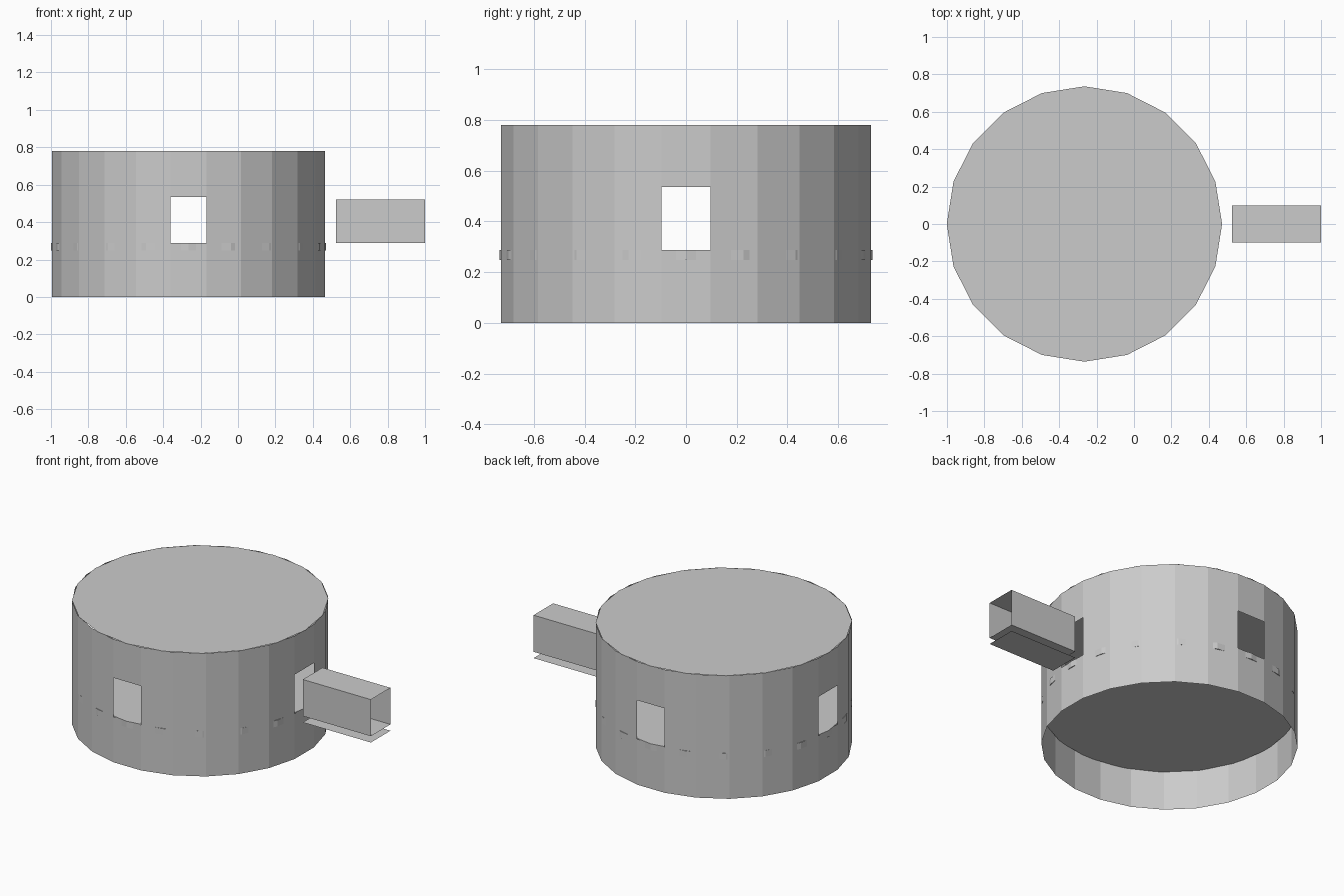
import bpy, bmesh, math

if "Cube" in bpy.data.objects:
    bpy.data.objects.remove(bpy.data.objects["Cube"])

CX, R = -0.265, 0.736          # drum centre and radius
FLOOR, SILL, HEAD, TOP = 0.248, 0.288, 0.535, 0.78

grey = bpy.data.materials.new("plain grey")
grey.diffuse_color = (0.6, 0.6, 0.6, 1)
grey.use_nodes = True
grey.node_tree.nodes["Principled BSDF"].inputs["Base Color"].default_value = grey.diffuse_color


def finish(name, bm):
    me = bpy.data.meshes.new(name)
    bm.to_mesh(me)
    bm.free()
    me.materials.append(grey)
    ob = bpy.data.objects.new(name, me)
    bpy.context.collection.objects.link(ob)


def ring(bm, sides, z, offset=0.0):
    step = 2 * math.pi / sides
    return [bm.verts.new((CX + R * math.cos((i + offset) * step),
                          R * math.sin((i + offset) * step), z))
            for i in range(sides)]


def bridge(bm, a, b, skip=()):
    n = len(a)
    for i in range(n):
        if i not in skip:
            j = (i + 1) % n
            bm.faces.new((a[i], a[j], b[j], b[i]))


# Round wall: thin 24-sided shell with one window panel open on each side
bm = bmesh.new()
rings = [ring(bm, 24, z, -0.5) for z in (0, SILL, HEAD, TOP)]
for k in range(3):
    bridge(bm, rings[k], rings[k + 1], (0, 6, 12, 18) if k == 1 else ())
finish("round_wall", bm)

# Roof: thin 20-sided disc
bm = bmesh.new()
bm.faces.new(ring(bm, 20, TOP))
finish("roof", bm)

# Floor slab: its corners just poke through the wall
bm = bmesh.new()
low, high = ring(bm, 20, FLOOR), ring(bm, 20, SILL)
bridge(bm, low, high)
bm.faces.new(high)
bm.faces.new(low[::-1])
finish("floor_slab", bm)

# Square passage: open-ended thin tube beside the right window
X0, X1, W = 0.523, 1.0, 0.098
bm = bmesh.new()
ends = [[bm.verts.new((x, y, z)) for y, z in
         ((-W, SILL), (W, SILL), (W, 0.52), (-W, 0.52))] for x in (X1, X0)]
bridge(bm, ends[0], ends[1])
bmesh.ops.recalc_face_normals(bm, faces=bm.faces)
finish("passage_tube", bm)

# Plate hanging just below the passage
bm = bmesh.new()
bm.faces.new([bm.verts.new((x, y, FLOOR)) for x, y in
              ((X0, -W), (X1, -W), (X1, W), (X0, W))])
finish("passage_base_plate", bm)
